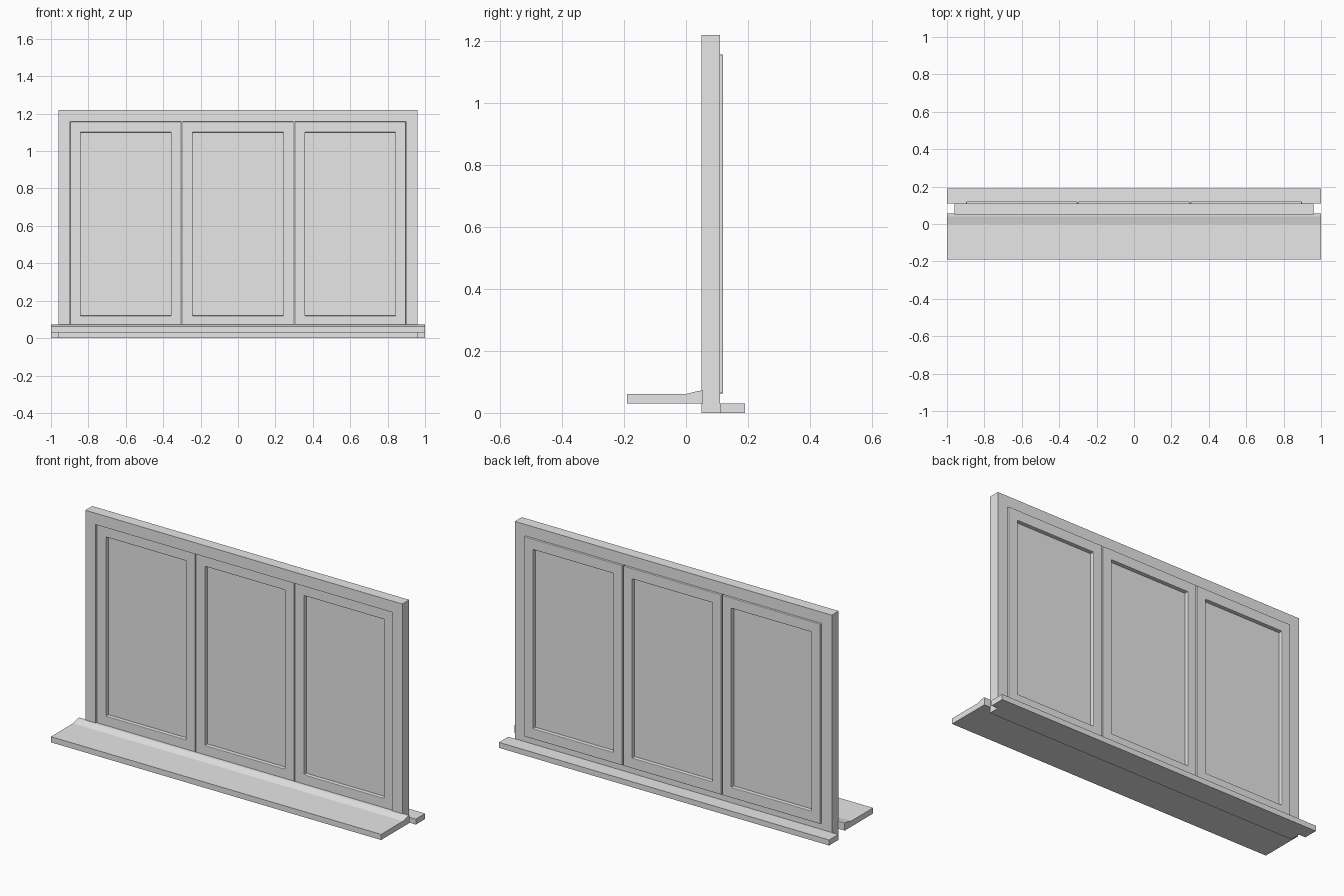
import bpy
import bmesh
from mathutils import Vector

cube = bpy.data.objects.get("Cube")
if cube:
    bpy.data.objects.remove(cube, do_unlink=True)

# Single pale grey finish
grey = bpy.data.materials.new("pale grey")
grey.use_nodes = True
COLOUR = (0.8, 0.8, 0.8, 1)
grey.diffuse_color = COLOUR
grey.node_tree.nodes["Principled BSDF"].inputs["Base Color"].default_value = COLOUR


def finish(name, bm):
    bmesh.ops.recalc_face_normals(bm, faces=bm.faces)
    mesh = bpy.data.meshes.new(name)
    bm.to_mesh(mesh)
    bm.free()
    mesh.materials.append(grey)
    obj = bpy.data.objects.new(name, mesh)
    bpy.context.collection.objects.link(obj)
    return obj


def extrude(bm, faces, offset):
    result = bmesh.ops.extrude_face_region(bm, geom=faces)
    moved = [v for v in result["geom"] if isinstance(v, bmesh.types.BMVert)]
    bmesh.ops.translate(bm, verts=moved, vec=Vector(offset))


def rectangle(bm, x0, x1, z0, z1, y):
    return [bm.verts.new((x, y, z)) for x, z in ((x0, z0), (x1, z0), (x1, z1), (x0, z1))]


def ring(name, outer, inner, y0, y1):
    """Rectangular surround; outer and inner are x0, x1, z0, z1."""
    bm = bmesh.new()
    a, b = rectangle(bm, *outer, y0), rectangle(bm, *inner, y0)
    faces = [bm.faces.new((a[i], a[(i + 1) % 4], b[(i + 1) % 4], b[i])) for i in range(4)]
    extrude(bm, faces, (0, y1 - y0, 0))
    return finish(name, bm)


def panel(name, bounds, y0, y1):
    bm = bmesh.new()
    face = bm.faces.new(rectangle(bm, *bounds, y0))
    extrude(bm, [face], (0, y1 - y0, 0))
    return finish(name, bm)


def sill(name, profile):
    """Full-width board with a y, z cross-section."""
    bm = bmesh.new()
    face = bm.faces.new([bm.verts.new((-1, y, z)) for y, z in profile])
    extrude(bm, [face], (2, 0, 0))
    return finish(name, bm)


# Outer frame
ring("outer_frame", (-0.96, 0.96, 0, 1.22), (-0.898, 0.898, 0.062, 1.158), 0.05, 0.11)

# Three sashes with recessed panes
SASH_HALF, PANE_HALF = 0.297, 0.242
for label, x in (("right", -0.6), ("middle", 0), ("left", 0.6)):
    sash = ring(label + "_sash",
                (x - SASH_HALF, x + SASH_HALF, 0.063, 1.157),
                (x - PANE_HALF, x + PANE_HALF, 0.12, 1.10), 0.06, 0.12)
    bevel = sash.modifiers.new("softened edges", 'BEVEL')
    bevel.width = 0.003
    bevel.segments = 2
    bevel.limit_method = 'ANGLE'
    panel(label + "_pane",
          (x - PANE_HALF - 0.005, x + PANE_HALF + 0.005, 0.115, 1.105), 0.082, 0.098)

# Front sill with raised rear lip, and rear board
sill("front_sill", [(-0.19, 0.03), (0.055, 0.03), (0.055, 0.072),
                    (0.04, 0.071), (0, 0.061), (-0.19, 0.061)])
sill("rear_sill", [(0.11, 0), (0.19, 0), (0.19, 0.03), (0.11, 0.03)])
